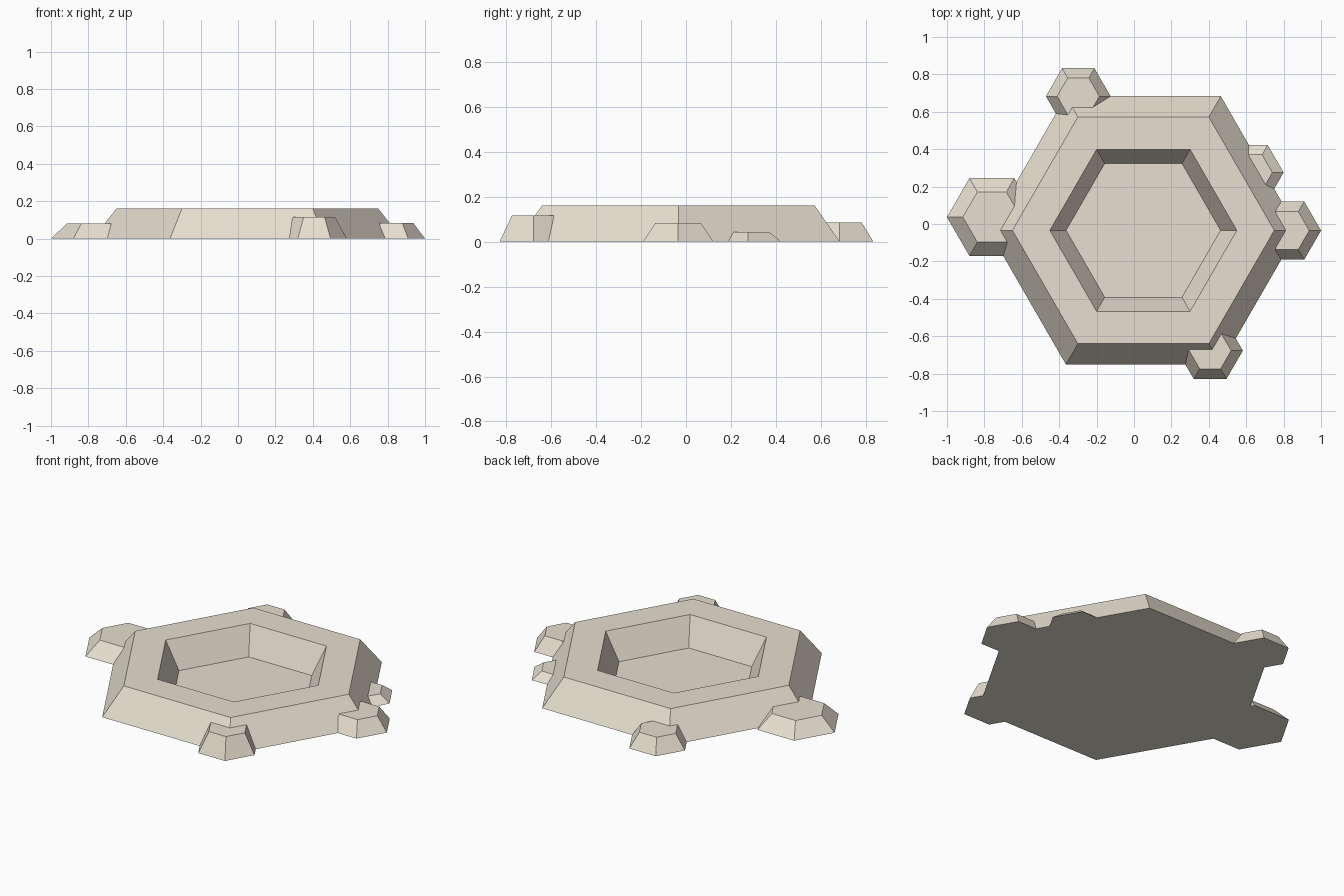
import bpy, bmesh
from math import cos, sin, pi

if "Cube" in bpy.data.objects:
    bpy.data.objects.remove(bpy.data.objects["Cube"])

stone = bpy.data.materials.new("sandstone")
stone.diffuse_color = (0.80, 0.74, 0.63, 1)
stone.use_nodes = True
stone.node_tree.nodes["Principled BSDF"].inputs["Base Color"].default_value = stone.diffuse_color


def hex_rings(name, x, y, rings):
    """Skin a stack of hexagon rings (radius, z) and cap both ends."""
    bm = bmesh.new()
    loops = [[bm.verts.new((x + r * cos(i * pi / 3), y + r * sin(i * pi / 3), z))
              for i in range(6)] for r, z in rings]
    for low, high in zip(loops, loops[1:]):
        for i in range(6):
            j = (i + 1) % 6
            bm.faces.new((low[i], low[j], high[j], high[i]))
    bm.faces.new(loops[0][::-1])
    bm.faces.new(loops[-1])
    mesh = bpy.data.meshes.new(name)
    bm.to_mesh(mesh)
    bm.free()
    mesh.materials.append(stone)
    obj = bpy.data.objects.new(name, mesh)
    bpy.context.collection.objects.link(obj)
    return obj


# Main rim: sloped outside, flat top, sloped pit down to a thin floor
hex_rings("hexagonal_basin", 0.05, -0.034,
          [(0.828, 0), (0.70, 0.16), (0.50, 0.16), (0.413, 0.002)])

# Stones around the rim: x, y, base radius, top radius, height
stones = {
    "left_stone": (-0.76, 0.037, 0.24, 0.155, 0.08),
    "back_stone": (-0.298, 0.683, 0.173, 0.113, 0.085),
    "back_right_stone": (0.63, 0.275, 0.17, 0.11, 0.042),
    "right_stone": (0.82, -0.035, 0.18, 0.117, 0.083),
    "front_stone": (0.407, -0.677, 0.175, 0.112, 0.115),
}
for name, (x, y, base, top, height) in stones.items():
    hex_rings(name, x, y, [(base, 0), (top, height)])
